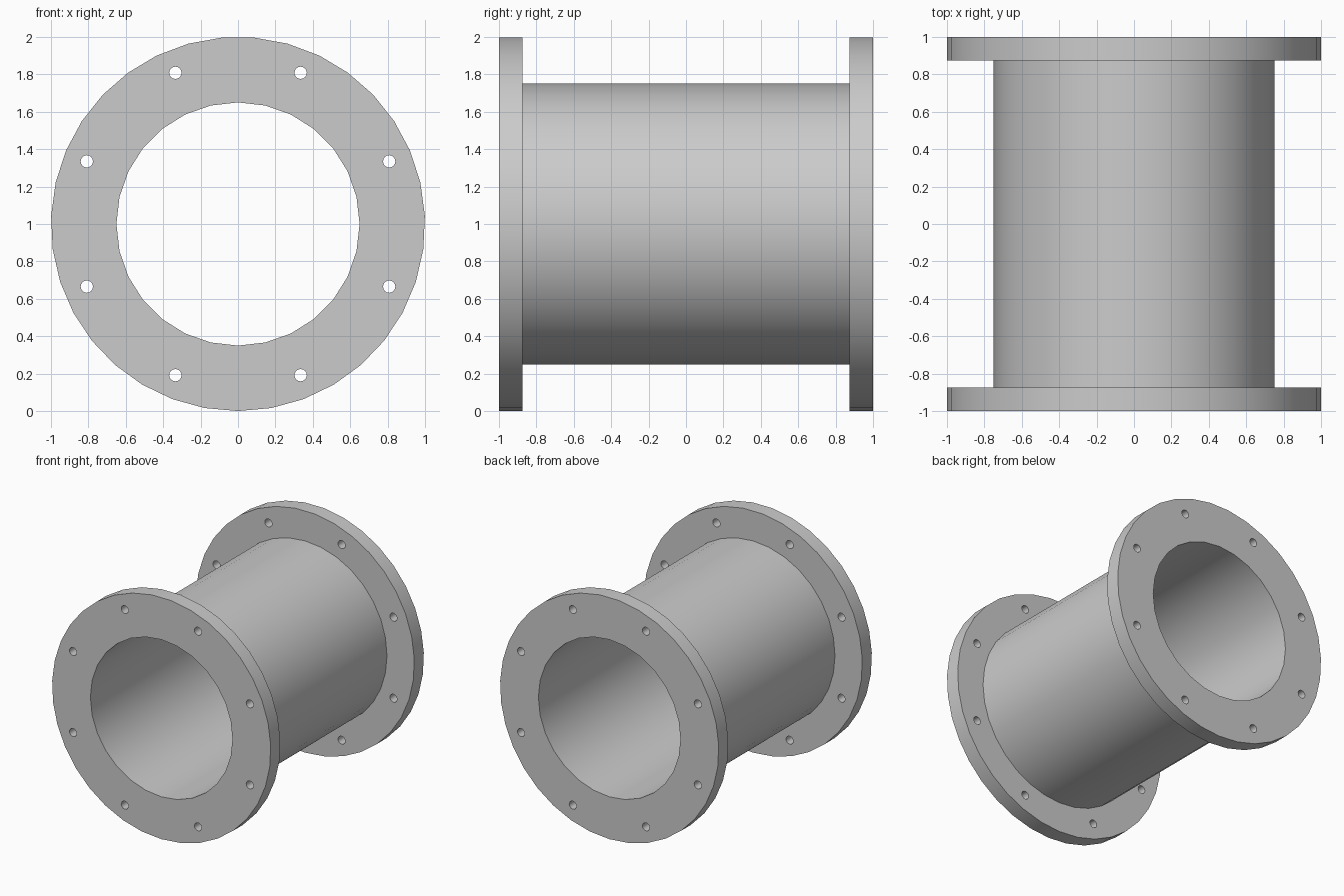
import bpy, math

if "Cube" in bpy.data.objects:
    bpy.data.objects.remove(bpy.data.objects["Cube"])

CENTER_Z = 1.0


def cylinder(name, radius, depth, sides, x=0.0, y=0.0, z=CENTER_Z, turn=0.0):
    # cylinder lying along the y axis; turn spins it about its own axis
    bpy.ops.mesh.primitive_cylinder_add(
        vertices=sides, radius=radius, depth=depth, location=(x, y, z),
        rotation=(math.pi / 2, turn, 0))
    obj = bpy.context.object
    obj.name = name
    return obj


def combine(target, tool, operation):
    mod = target.modifiers.new(operation.lower(), 'BOOLEAN')
    mod.operation = operation
    mod.solver = 'EXACT'
    mod.object = tool
    bpy.context.view_layer.objects.active = target
    bpy.ops.object.modifier_apply(modifier=mod.name)
    bpy.data.objects.remove(tool, do_unlink=True)


# pipe wall with a flange joined to each end
pipe = cylinder("flanged_pipe", 0.75, 1.9, 32)
for side in (-1, 1):
    flange = cylinder("flange", 1.0, 0.125, 35, y=side * 0.9375, turn=math.pi)
    combine(pipe, flange, 'UNION')

# central bore
combine(pipe, cylinder("bore_cutter", 0.65, 2.4, 28), 'DIFFERENCE')

# eight bolt holes through both flanges
for i in range(8):
    a = math.radians(22.5 + 45 * i)
    hole = cylinder("bolt_hole_cutter", 0.033, 2.4, 16,
                    x=0.875 * math.cos(a), z=CENTER_Z + 0.875 * math.sin(a))
    combine(pipe, hole, 'DIFFERENCE')

# smooth round walls, crisp flange edges
bpy.ops.object.select_all(action='DESELECT')
pipe.select_set(True)
bpy.context.view_layer.objects.active = pipe
bpy.ops.object.shade_smooth_by_angle(angle=math.radians(30))
